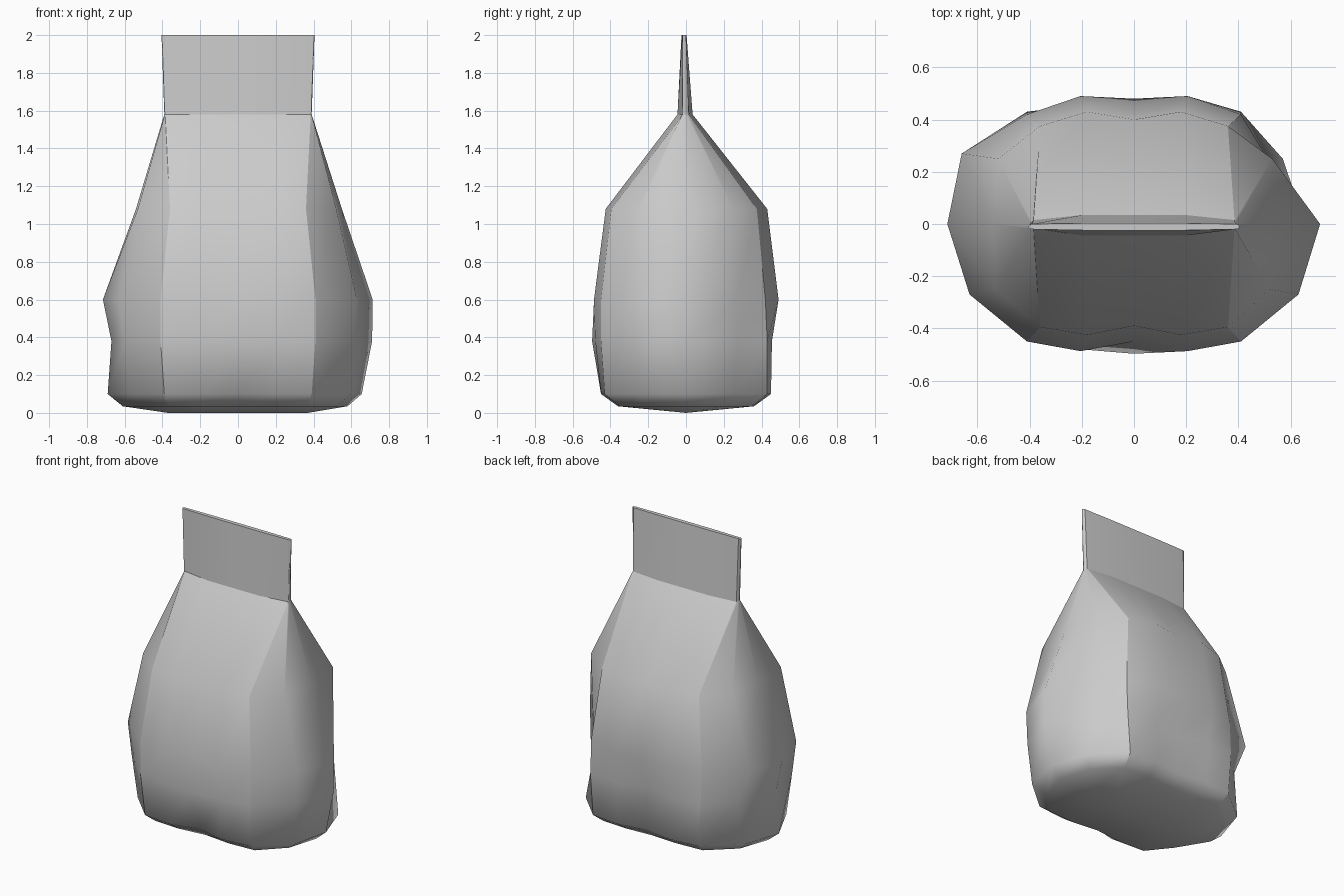
import bpy
import bmesh

old = bpy.data.objects.get("Cube")
if old:
    bpy.data.objects.remove(old, do_unlink=True)

# Plain grey paper
paper = bpy.data.materials.new("grey_paper")
paper.use_nodes = True
GREY = (0.6, 0.6, 0.6, 1)
paper.diffuse_color = GREY
paper.node_tree.nodes["Principled BSDF"].inputs["Base Color"].default_value = GREY

# Cross-sections of the crumpled bag, bottom to top:
# height, corner x, front depths and back depths (corner, quarter, centre),
# gusset y, left gusset x (front, middle, back), right gusset x (same order)
SECTIONS = [
    (0.035, 0.37, (0.35, 0.36, 0.34), (0.35, 0.36, 0.35), 0.20, (0.52, 0.58, 0.52), (0.49, 0.61, 0.54)),
    (0.10, 0.39, (0.43, 0.45, 0.40), (0.43, 0.45, 0.42), 0.25, (0.60, 0.655, 0.57), (0.57, 0.69, 0.61)),
    (0.38, 0.41, (0.45, 0.48, 0.497), (0.43, 0.455, 0.41), 0.27, (0.62, 0.71, 0.50), (0.60, 0.67, 0.57)),
    (0.60, 0.41, (0.45, 0.487, 0.45), (0.42, 0.49, 0.48), 0.27, (0.63, 0.713, 0.50), (0.63, 0.715, 0.66)),
    (1.08, 0.36, (0.395, 0.425, 0.39), (0.375, 0.43, 0.40), 0.25, (0.52, 0.55, 0.53), (0.53, 0.54, 0.52)),
    (1.58, 0.385, (0.015, 0.045, 0.045), (0.015, 0.035, 0.035), 0.01, (0.387, 0.39, 0.387), (0.387, 0.39, 0.387)),
    (2.0, 0.39, (0.02, 0.024, 0.024), (0.0, 0.003, 0.003), 0.008, (0.4, 0.405, 0.4), (0.4, 0.405, 0.4)),
]


def section_points(z, cx, front, back, gy, left, right):
    """Closed outline: front, left gusset, back, right gusset."""
    xs = [-cx, -cx * 0.5, 0, cx * 0.5, cx]
    mirror = lambda d: [d[0], d[1], d[2], d[1], d[0]]
    mid = -0.01 if z > 1.5 else 0
    ys = [mid - gy, mid, mid + gy]
    pts = [(x, -y, z) for x, y in zip(xs, mirror(front))]
    pts += [(x, y, z) for x, y in zip(left, ys)]
    pts += [(x, y, z) for x, y in zip(reversed(xs), mirror(back))]
    pts += [(-x, y, z) for x, y in zip(reversed(right), reversed(ys))]
    return pts


bm = bmesh.new()
rings = [[bm.verts.new(p) for p in section_points(*s)] for s in SECTIONS]
count = len(rings[0])

# Walls
for low, high in zip(rings, rings[1:]):
    for i in range(count):
        j = (i + 1) % count
        bm.faces.new((low[i], low[j], high[j], high[i]))

# Folded top edge
bm.faces.new(rings[-1])

# Base, sagging slightly along its middle
base = rings[0]
front, left, back, right = base[:5], base[5:8], base[8:13][::-1], base[13:][::-1]
middle = [bm.verts.new((v.co.x, 0, 0)) for v in front]
for i in range(4):
    bm.faces.new((front[i], middle[i], middle[i + 1], front[i + 1]))
    bm.faces.new((middle[i], back[i], back[i + 1], middle[i + 1]))
for side, end in ((left, 4), (right, 0)):
    bm.faces.new((front[end], side[0], side[1], middle[end]))
    bm.faces.new((middle[end], side[1], side[2], back[end]))
bmesh.ops.recalc_face_normals(bm, faces=bm.faces)

# Smooth paper with crisp folds at the four corners, the neck and the top
for f in bm.faces:
    f.smooth = True
corners = {ring[i] for ring in rings for i in (0, 4, 8, 12)}
folds = (corners, set(rings[-1]), set(rings[-2]))
for e in bm.edges:
    if any(set(e.verts) <= fold for fold in folds):
        e.smooth = False

mesh = bpy.data.meshes.new("paper_bag")
bm.to_mesh(mesh)
bm.free()
mesh.materials.append(paper)
bag = bpy.data.objects.new("paper_bag", mesh)
bpy.context.collection.objects.link(bag)
